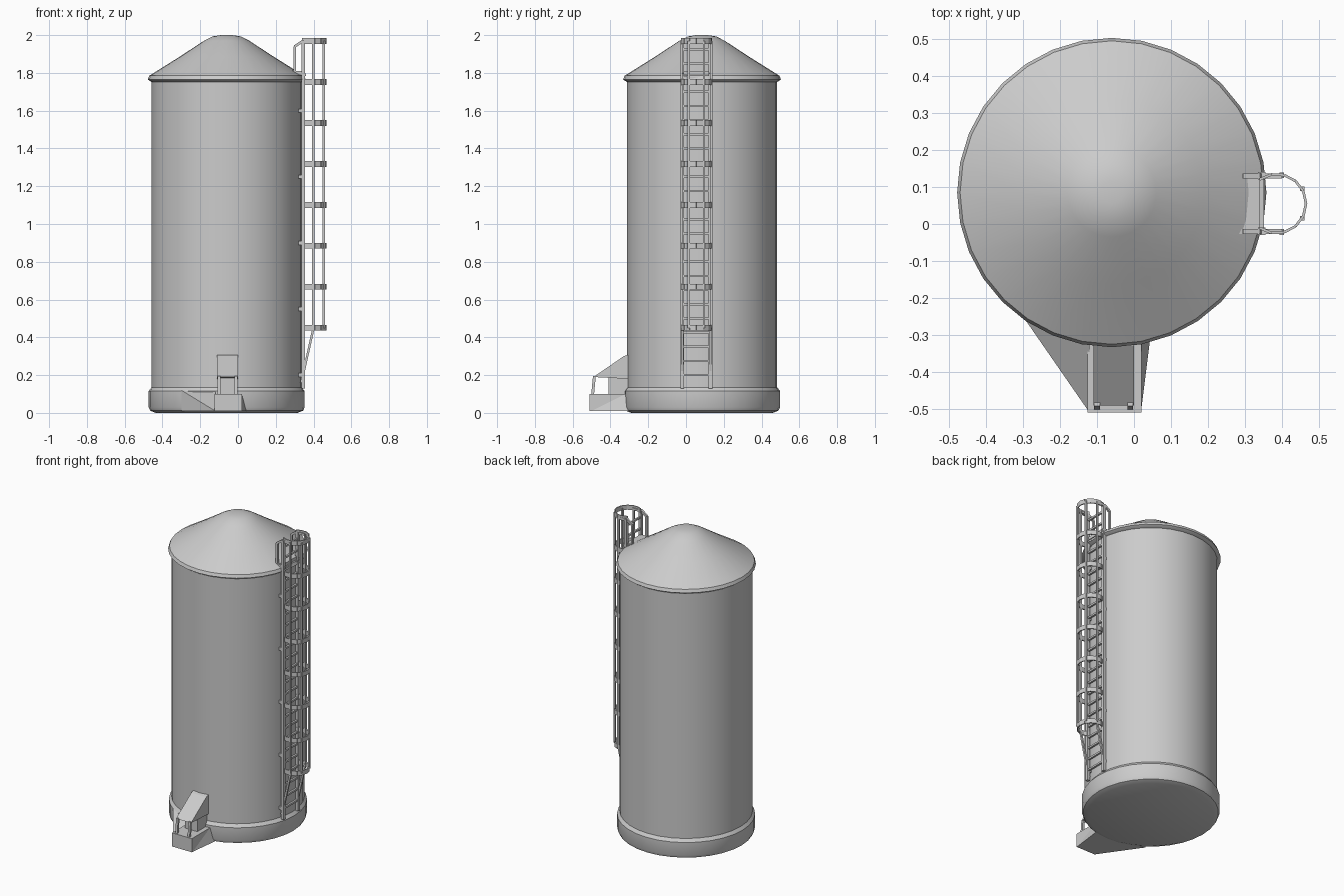
import bpy, bmesh, math
from mathutils import Vector

if "Cube" in bpy.data.objects:
    bpy.data.objects.remove(bpy.data.objects["Cube"], do_unlink=True)

# One galvanised grey for everything
steel = bpy.data.materials.new("galvanised_grey")
steel.use_nodes = True
GREY = (0.6, 0.6, 0.6, 1)
steel.diffuse_color = GREY
steel.node_tree.nodes["Principled BSDF"].inputs["Base Color"].default_value = GREY

CX, CY = -0.06, 0.085      # silo axis
LX, LY = 0.385, 0.055      # ladder cage axis


def finish(name, bm, smooth=False):
    bmesh.ops.recalc_face_normals(bm, faces=bm.faces)
    mesh = bpy.data.meshes.new(name)
    bm.to_mesh(mesh)
    bm.free()
    obj = bpy.data.objects.new(name, mesh)
    bpy.context.collection.objects.link(obj)
    mesh.materials.append(steel)
    if smooth:
        bpy.ops.object.select_all(action='DESELECT')
        obj.select_set(True)
        bpy.context.view_layer.objects.active = obj
        bpy.ops.object.shade_smooth_by_angle(angle=math.radians(35))
    return obj


def lathe(name, profile, sides=32):
    """Revolve (radius, z) points about the silo axis and cap both ends."""
    bm = bmesh.new()
    rings = []
    for r, z in profile:
        rings.append([bm.verts.new((CX + r * math.cos(a), CY + r * math.sin(a), z))
                      for a in (math.tau * i / sides for i in range(sides))])
    for low, high in zip(rings, rings[1:]):
        for i in range(sides):
            j = (i + 1) % sides
            bm.faces.new((low[i], low[j], high[j], high[i]))
    bm.faces.new(rings[0])
    bm.faces.new(rings[-1])
    return finish(name, bm, True)


def add_bar(bm, p, q, w, t):
    """Add a flat bar from p to q, w wide and t thick."""
    p, q = Vector(p), Vector(q)
    d = (q - p).normalized()
    side = d.cross(Vector((0, 0, 1)) if abs(d.z) < 0.9 else Vector((1, 0, 0))).normalized()
    up = side.cross(d)
    ends = [[bm.verts.new(e + side * (a * w / 2) + up * (b * t / 2))
             for a, b in ((-1, -1), (1, -1), (1, 1), (-1, 1))] for e in (p, q)]
    for i in range(4):
        j = (i + 1) % 4
        bm.faces.new((ends[0][i], ends[0][j], ends[1][j], ends[1][i]))
    for end in ends:
        bm.faces.new(end)


def bars(name, segments, w, t):
    bm = bmesh.new()
    for p, q in segments:
        add_bar(bm, p, q, w, t)
    return finish(name, bm)


def prism(name, outline, x0, x1):
    """Extrude a (y, z) outline from x0 to x1."""
    bm = bmesh.new()
    a, b = ([bm.verts.new((x, y, z)) for y, z in outline] for x in (x0, x1))
    bm.faces.new(a)
    bm.faces.new(b)
    for i in range(len(a)):
        j = (i + 1) % len(a)
        bm.faces.new((a[i], a[j], b[j], b[i]))
    return finish(name, bm)


def hull(name, points):
    bm = bmesh.new()
    verts = [bm.verts.new(p) for p in points]
    bmesh.ops.convex_hull(bm, input=verts)
    return finish(name, bm)


# Silo: base ring, wall and conical roof with a rounded cap
lathe("base_ring", [(0.375, 0), (0.405, 0.012), (0.413, 0.03), (0.413, 0.115), (0.398, 0.135)])
lathe("silo_wall", [(0.398, 0.1), (0.398, 1.77)])
lathe("roof", [(0.395, 1.75), (0.418, 1.765), (0.41, 1.785), (0.25, 1.885),
               (0.12, 1.97), (0.075, 1.993), (0.03, 2.0)])

# Discharge chute at the front
prism("chute_box", [(-0.51, 0.01), (-0.3, 0.01), (-0.3, 0.1), (-0.51, 0.1)], -0.125, 0.02)
prism("chute_hood", [(-0.49, 0.19), (-0.3, 0.18), (-0.3, 0.31), (-0.33, 0.3)], -0.11, 0.0)
prism("chute_throat", [(-0.41, 0.09), (-0.3, 0.09), (-0.3, 0.2), (-0.41, 0.2)], -0.1, -0.01)
bars("chute_posts", [((x, -0.495, 0.09), (x, -0.485, 0.195)) for x in (-0.1, -0.01)], 0.015, 0.015)
hull("chute_left_skirt", [(0.02, -0.5, 0.01), (0.02, -0.3, 0.01), (0.045, -0.3, 0.01), (0.02, -0.32, 0.1)])
hull("chute_right_skirt", [(-0.3, -0.25, 0.01), (-0.3, -0.25, 0.12), (-0.12, -0.51, 0.01),
                           (-0.12, -0.3, 0.01), (-0.12, -0.31, 0.12)])

# Ladder against the wall
RAIL_Y = (-0.02, 0.13)
bars("ladder_rails", [((0.345, y, 0.13), (0.345, y, 1.97)) for y in RAIL_Y], 0.02, 0.02)
bars("ladder_rungs", [((0.345, RAIL_Y[0], 0.2 + 0.075 * i), (0.345, RAIL_Y[1], 0.2 + 0.075 * i))
                      for i in range(24)], 0.012, 0.012)
bars("wall_brackets", [((0.31, y, z), (0.35, y, z)) for y in RAIL_Y
                       for z in (0.2, 0.55, 0.9, 1.25, 1.6)], 0.02, 0.02)


def cage_point(deg, z, r=0.08):
    a = math.radians(deg)
    return (LX + r * math.cos(a), LY + r * math.sin(a), z)


# Safety cage: hoops, upright straps and lower braces
ANGLES = range(-125, 126, 25)
HOOPS = [0.45 + 0.217 * i for i in range(8)]
bars("cage_hoops", [(cage_point(a, z), cage_point(a + 25, z))
                    for z in HOOPS for a in list(ANGLES)[:-1]], 0.007, 0.03)
bars("cage_straps", [(cage_point(a, 0.45), cage_point(a, 1.97))
                     for a in (-80, -30, 30, 80)], 0.012, 0.012)
bars("cage_braces", [((0.335, y, 0.16), (0.4, y, 0.45)) for y in RAIL_Y], 0.012, 0.012)

# Step-off guard where the ladder meets the roof
guard = []
for y in RAIL_Y:
    guard += [((0.3, y, 1.81), (0.3, y, 1.94)), ((0.3, y, 1.94), (0.345, y, 1.97)),
              ((0.27, y, 1.81), (0.36, y, 1.79)), ((0.345, y, 1.965), (0.4, y, 1.965))]
bars("roof_guard", guard, 0.014, 0.014)
prism("step_plate", [(-0.02, 1.79), (0.13, 1.79), (0.13, 1.81), (-0.02, 1.81)], 0.27, 0.345)
